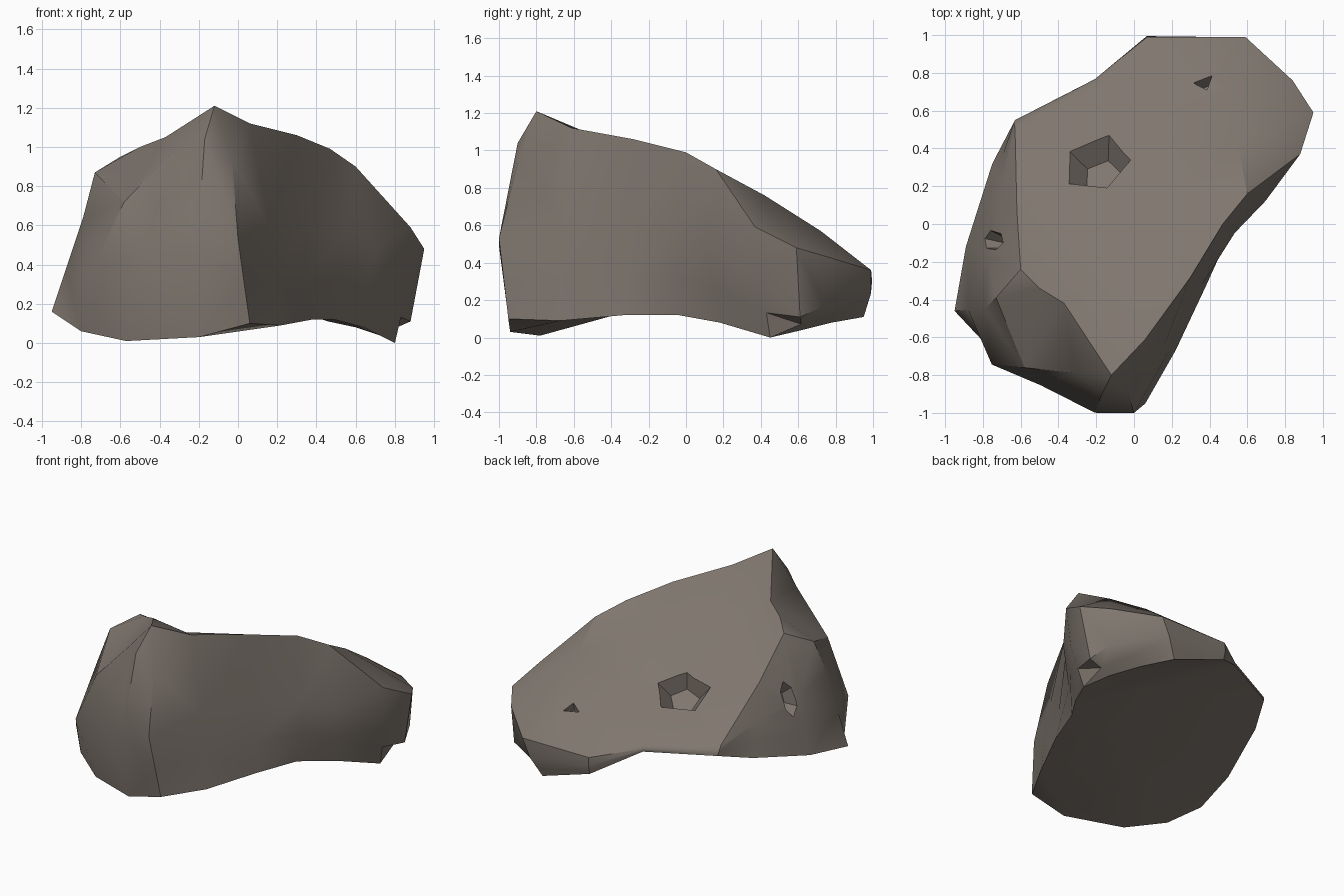
import bpy, bmesh, math
from mathutils import Vector
from mathutils.geometry import delaunay_2d_cdt

if "Cube" in bpy.data.objects:
    bpy.data.objects.remove(bpy.data.objects["Cube"])

# Columns round the boulder, anticlockwise from the front right corner:
# bottom point, rim point, then the bulge at half height or a middle point
COLUMNS = [
    ((.06, -.95, .10), (-.03, -.90, .93), (0, -1, .53)),
    ((.22, -.67, .09), (.06, -.61, 1.12), .02),
    ((.38, -.33, .12), (.30, -.28, 1.06), 0),
    ((.49, -.04, .12), (.47, .00, .99), .06),
    ((.64, .18, .08), (.60, .16, .90), .09),
    ((.80, .45, .00), (.88, .37, .59), .03),
    ((.72, .62, .04), (.95, .59, .48), (.88, .61, .11)),
    ((.60, .78, .08), (.84, .76, .43), (.83, .74, .17)),
    ((.46, .95, .11), (.59, .99, .36), .02),
    ((.07, .98, .24), (.07, .99, .36), .01),
    ((-.20, .77, .39), (-.20, .75, .43), .01),
    ((-.63, .55, .39), (-.63, .51, .45), .01),
    ((-.75, .32, .32), (-.62, .07, .72), .02),
    ((-.89, -.12, .21), (-.60, -.24, .95), .03),
    ((-.95, -.46, .16), (-.73, -.39, .87), (-.79, -.45, .64)),
    ((-.80, -.62, .06), (-.50, -.34, 1.0), (-.58, -.76, .72)),
    ((-.57, -.78, .01), (-.37, -.42, 1.05), (-.31, -.79, 1.0)),
    ((-.20, -.94, .03), (-.12, -.80, 1.21), (-.17, -.90, 1.04)),
]
TOP_INNER = [(.15, .05, .88), (-.2, .3, .64), (.55, .42, .76), (.5, .72, .57), (-.2, -.3, .95)]
BASE_INNER = [(.1, .45, .27), (.25, .68, .23), (-.2, -.2, .17)]

stone = bpy.data.materials.new("grey brown stone")
stone.diffuse_color = (.21, .18, .155, 1)
stone.use_nodes = True
stone.node_tree.nodes["Principled BSDF"].inputs["Base Color"].default_value = stone.diffuse_color


def make_object(name, bm):
    me = bpy.data.meshes.new(name)
    bm.to_mesh(me)
    bm.free()
    me.materials.append(stone)
    ob = bpy.data.objects.new(name, me)
    bpy.context.collection.objects.link(ob)
    return ob


def cap(bm, loop, inner):
    """Close a loop with triangles that pass through the inner points."""
    verts = loop + [bm.verts.new(p) for p in inner]
    flat = [v.co.xy for v in verts]
    tris = delaunay_2d_cdt(flat, [], [list(range(len(loop)))], 1, 1e-5)
    for f in tris[2]:
        bm.faces.new([verts[tris[3][i][0]] for i in f])


# Boulder body: four rings bridged with walls, then capped
bm = bmesh.new()
n = len(COLUMNS)
rings = [[], [], [], []]
for i, (low, high, middle) in enumerate(COLUMNS):
    low, high = Vector(low), Vector(high)
    along = Vector(COLUMNS[(i + 1) % n][0]) - Vector(COLUMNS[i - 1][0])
    out = Vector((along.y, -along.x, 0)).normalized()
    if not isinstance(middle, tuple):
        middle = (low + high) / 2 + out * middle
    # the front face swells out below its middle
    belly = low.lerp(Vector(middle), .45) + out * (.08 if i >= 15 else 0)
    for ring, p in zip(rings, (low, belly, middle, high)):
        ring.append(bm.verts.new(p))
for a, b in zip(rings, rings[1:]):
    for i in range(n):
        j = (i + 1) % n
        bm.faces.new((a[i], a[j], b[j], b[i]))
cap(bm, rings[3], TOP_INNER)
cap(bm, rings[0], BASE_INNER)
bmesh.ops.triangulate(bm, faces=[f for f in bm.faces if len(f.verts) > 3])
bmesh.ops.recalc_face_normals(bm, faces=bm.faces)
boulder = make_object("boulder", bm)


# Pits: small angular cones cut into the back and left slopes
def pit(centre, normal, size, depth, sides):
    bm = bmesh.new()
    bmesh.ops.create_cone(bm, cap_ends=True, segments=sides, radius1=.4, radius2=1, depth=2)
    bmesh.ops.scale(bm, vec=(size[0], size[1], depth), verts=bm.verts)
    ob = make_object("pit_cutter", bm)
    ob.location = centre
    ob.rotation_euler = Vector(normal).to_track_quat('Z', 'Y').to_euler()
    ob.hide_render = True
    mod = boulder.modifiers.new("pit", 'BOOLEAN')
    mod.operation, mod.object, mod.solver = 'DIFFERENCE', ob, 'EXACT'
    return ob


cutters = [
    pit((-.19, .31, .63), (-.2, .5, .8), (.25, .22), .10, 5),
    pit((.37, .75, .54), (-.2, .5, .8), (.09, .07), .07, 3),
    pit((-.73, -.09, .58), (-.9, .2, .35), (.07, .16), .07, 6),
]
bpy.context.view_layer.objects.active = boulder
boulder.select_set(True)
for mod in list(boulder.modifiers):
    bpy.ops.object.modifier_apply(modifier=mod.name)
for ob in cutters:
    bpy.data.objects.remove(ob)
bpy.ops.object.shade_smooth_by_angle(angle=math.radians(32))
